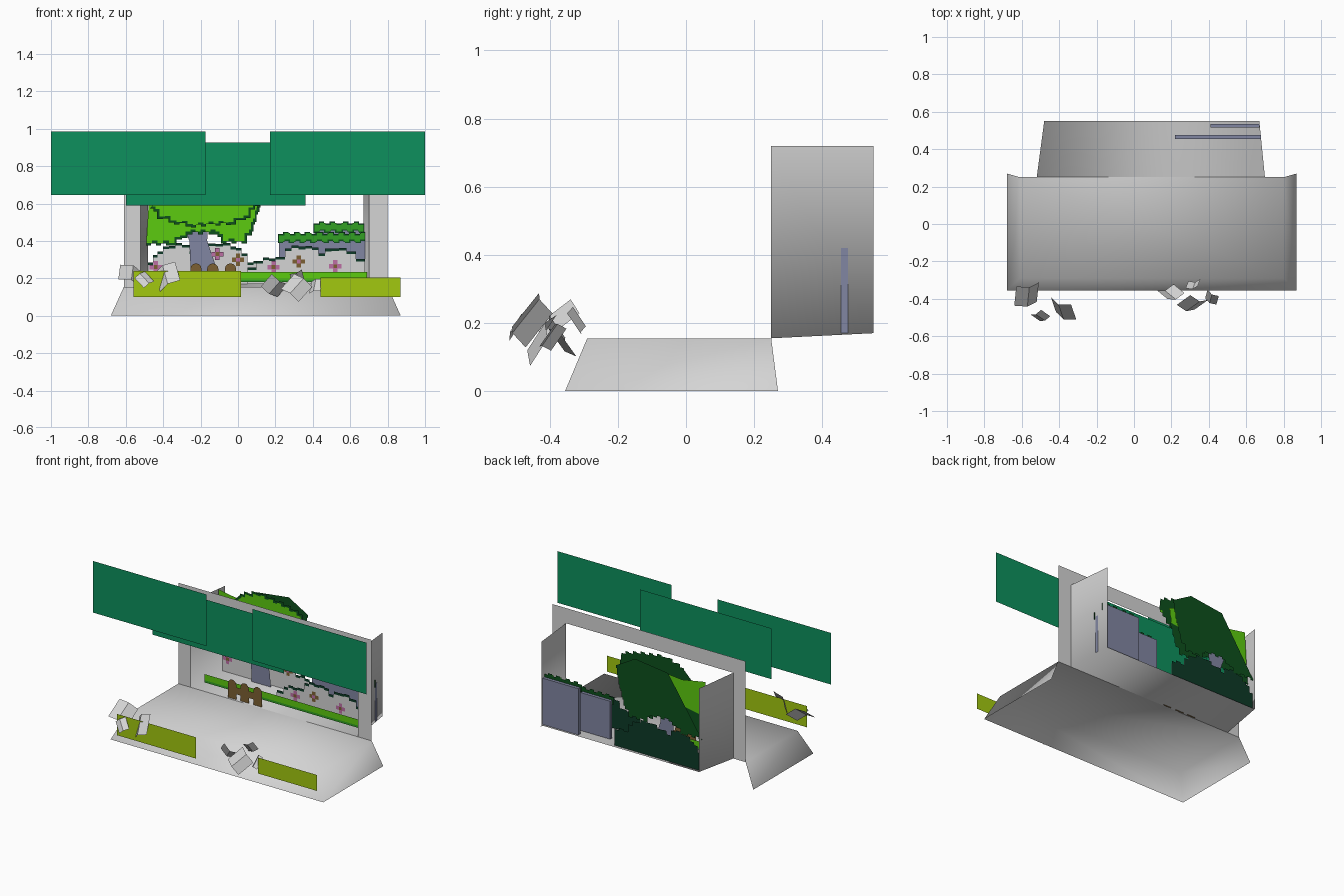
import bpy, math
from mathutils import Euler, Vector

if "Cube" in bpy.data.objects:
    bpy.data.objects.remove(bpy.data.objects["Cube"])


def material(name, *rgb):
    m = bpy.data.materials.new(name)
    m.use_nodes = True
    m.diffuse_color = (*rgb, 1)
    m.node_tree.nodes["Principled BSDF"].inputs["Base Color"].default_value = (*rgb, 1)
    return m


paper = material("pale_grey", .66, .66, .66)
board_green = material("board_green", .004, .28, .11)
lime = material("lime", .36, .58, .005)
leaf = material("leaf_green", .107, .6, .005)
hedge_green = material("hedge_green", .032, .35, .017)
forest = material("forest_green", .004, .08, .012)
deep = material("deep_green", .004, .042, .02)
slate = material("slate_blue", .22, .24, .36)
brown = material("brown", .2, .115, .032)
pink = material("pink", .51, .156, .376)


def mesh(name, verts, faces, mat, smooth=False):
    me = bpy.data.meshes.new(name)
    me.from_pydata(verts, [], faces)
    me.materials.append(mat)
    for p in me.polygons:
        p.use_smooth = smooth
    ob = bpy.data.objects.new(name, me)
    bpy.context.collection.objects.link(ob)
    return ob


def panel(name, outline, y, mat):
    """Flat upright cutout from an (x, z) outline."""
    mesh(name, [(x, y, z) for x, z in outline], [range(len(outline))], mat)


def board(name, x0, x1, z0, z1, y, mat):
    panel(name, [(x0, z0), (x1, z0), (x1, z1), (x0, z1)], y, mat)


def stepped(path, step=.028):
    """Turn a coarse path into a pixel-like staircase."""
    out = []
    for (ax, az), (bx, bz) in zip(path, path[1:]):
        n = max(1, round(max(abs(bx - ax), abs(bz - az)) / step))
        for i in range(n):
            x, z = ax + (bx - ax) * i / n, az + (bz - az) * i / n
            wobble = .012 if i % 2 else 0
            nx = ax + (bx - ax) * (i + 1) / n
            out += [(x, z + wobble), (nx, z + wobble)]
    return out + [path[-1]]


def grown(outline, d):
    """Push an outline away from its middle."""
    cx = (min(p[0] for p in outline) + max(p[0] for p in outline)) / 2
    cz = (min(p[1] for p in outline) + max(p[1] for p in outline)) / 2
    return [(x + math.copysign(d, x - cx), z + math.copysign(d, z - cz)) for x, z in outline]


# Stage base: sloped front and ends, open behind and below
low = [(-.68, .27), (-.68, -.355), (.87, -.355), (.87, .27)]
high = [(-.61, .25), (-.61, -.29), (.80, -.29), (.80, .25)]
mesh("stage_base", [(x, y, 0) for x, y in low] + [(x, y, .155) for x, y in high],
     [(i, i + 1, i + 5, i + 4) for i in range(3)] + [(4, 5, 6, 7)], paper, True)

# Upright frame around the opening
arch = [(-.61, .155), (-.61, .82), (.80, .82), (.80, .155)]
inner = [(-.52, .155), (-.52, .72), (.70, .72), (.70, .155)]
mesh("stage_frame", [(x, .25, z) for x, z in arch + inner],
     [(i, i + 1, i + 5, i + 4) for i in range(3)], paper)

# Scenery box: floor and two side walls
plan = [(-.52, .25), (-.48, .55), (.67, .55), (.70, .25)]
floor = [(x, y, .155 if y < .3 else .17) for x, y in plan]
mesh("scenery_box", floor + [(x, y, .72) for x, y in plan],
     [(0, 3, 2, 1), (0, 1, 5, 4), (2, 3, 7, 6)], paper, True)

# Hanging boards and front planks
board("right_hanging_board", -1, -.175, .645, .985, -.08, board_green)
board("left_hanging_board", .17, 1, .645, .985, -.09, board_green)
board("middle_hanging_board", -.6, .36, .59, .925, -.035, board_green)
board("right_plank", -.56, .015, .10, .24, -.46, lime)
board("left_plank", .44, .87, .10, .205, -.42, lime)

# Tree canopy in layers
lower = stepped([(-.49, .39), (-.37, .39), (-.28, .45), (-.12, .45), (-.08, .40), (.01, .40),
                 (.06, .46), (.10, .58), (.12, .68)]) + [(0, .72), (-.2, .71), (-.3, .7), (-.47, .73)]
panel("lower_canopy", lower, .47, leaf)
trim = stepped([(-.49, .375), (-.36, .375), (-.27, .435), (-.13, .435), (-.09, .385), (.02, .385),
                (.075, .45), (.115, .58), (.14, .70)])
panel("canopy_back", trim + [(0, .78), (-.24, .75)], .53, forest)
strip = stepped([(-.49, .375), (-.36, .375), (-.27, .435), (-.13, .435), (-.09, .385), (.02, .385),
                 (.075, .45), (.115, .58)])
panel("lower_canopy_trim", strip + [(-.2, .55), (-.48, .5)], .474, forest)
upper = stepped([(-.46, .585), (-.42, .53), (-.33, .50), (-.24, .485), (-.05, .50), (.03, .535),
                 (.08, .6), (.16, .68), (.15, .73), (.04, .76), (-.14, .785), (-.28, .74)])
panel("upper_canopy", upper, .434, leaf)
panel("upper_canopy_trim", grown(upper, .012), .44, forest)

# Trunk
panel("trunk", [(-.29, .48), (-.26, .40), (-.25, .17), (-.11, .17), (-.12, .27), (-.165, .40),
                (-.16, .485)], .50, slate)


# Pale bushes with dark backing
def bush(name, crown, y):
    crown = stepped(crown, .035)
    base = [(crown[-1][0], .17), (crown[0][0], .17)]
    panel(name, crown + base, y, paper)
    panel(name + "_backing", [(x, z + .014) for x, z in crown] + base, y + .005, deep)


bush("right_bush", [(-.48, .27), (-.43, .33), (-.37, .36), (-.30, .365), (-.26, .33), (-.20, .35),
                    (-.12, .37), (-.04, .355), (.02, .32), (.05, .27), (.15, .26)], .525)
bush("left_bush", [(.05, .245), (.10, .28), (.20, .30), (.25, .345), (.36, .36), (.43, .32),
                   (.50, .345), (.58, .33), (.63, .29), (.68, .25)], .33)


# Slate walls, each with a clipped hedge in front
def wall(name, x0, x1, y, top):
    corners = [(x, yy, z) for z in (.17, top) for x, yy in
               ((x0, y), (x1, y), (x1, y + .02), (x0, y + .02))]
    mesh(name, corners, [(0, 1, 5, 4), (1, 2, 6, 5), (2, 3, 7, 6), (3, 0, 4, 7), (4, 5, 6, 7)], slate)
    line = stepped([(x0, top + .01), (x1, top + .01)])
    under = [(x, z - .035) for x, z in reversed(line)]
    panel(name + "_hedge", line + under, y - .01, hedge_green)
    panel(name + "_hedge_trim", grown(line + under, .007), y - .006, forest)


wall("front_wall", .22, .68, .455, .42)
wall("back_wall", .41, .67, .515, .475)

# Grass strip with dark hem
board("grass", -.46, .69, .195, .235, .31, leaf)
board("grass_hem", -.46, .69, .18, .195, .31, hedge_green)

# Low fence with round-topped posts
for i, x in enumerate((-.225, -.135, -.04)):
    top = [(x + .03 * math.cos(a * math.pi / 6), .25 + .03 * math.sin(a * math.pi / 6)) for a in range(7)]
    panel("fence_post_%d" % i, top + [(x - .03, .15), (x + .03, .15)], .262, brown)
board("fence_rail", -.25, -.015, .19, .235, .264, brown)


# Cross-shaped flowers
def flower(name, x, z, y, petal, heart):
    r, w = .033, .012
    cross = [(w, r), (w, w), (r, w), (r, -w), (w, -r), (-w, -r), (-w, -w), (-r, -w), (-r, w), (-w, r)]
    cross.insert(4, (w, -w))
    cross.insert(len(cross) - 1, (-w, w))
    panel(name, [(x + a, z + b) for a, b in cross], y, petal)
    board(name + "_heart", x - .01, x + .01, z - .01, z + .01, y - .002, heart)


for i, (x, z, y, petal) in enumerate([(-.44, .26, .52, pink), (-.11, .33, .495, pink), (0, .30, .52, brown),
                                      (.19, .26, .325, pink), (.325, .29, .325, brown),
                                      (.52, .265, .325, pink)]):
    flower("flower_%d" % i, x, z, y, petal, brown if petal is pink else pink)


# Loose creased sheets at the front
def sheet(name, centre, w, h, turn):
    rot = Euler([math.radians(a) for a in turn]).to_matrix()
    local = [(s * w / 2, abs(s) * w * .2, t * h / 2) for t in (-1, 1) for s in (-1, 0, 1)]
    mesh(name, [rot @ Vector(p) + Vector(centre) for p in local], [(0, 1, 4, 3), (1, 2, 5, 4)], paper)


for i, (c, w, h, turn) in enumerate([
        ((-.565, -.39, .23), .13, .13, (-50, 20, 10)),
        ((-.50, -.50, .20), .07, .08, (-40, -30, 25)),
        ((-.39, -.47, .22), .13, .13, (-30, -28, -20)),
        ((.195, -.38, .15), .11, .10, (40, 30, 20)),
        ((.315, -.44, .16), .12, .12, (-35, 35, -15)),
        ((.32, -.33, .20), .07, .07, (30, -20, 10)),
        ((.41, -.40, .165), .07, .08, (-35, -10, -30))]):
    sheet("loose_sheet_%d" % i, c, w, h, turn)
